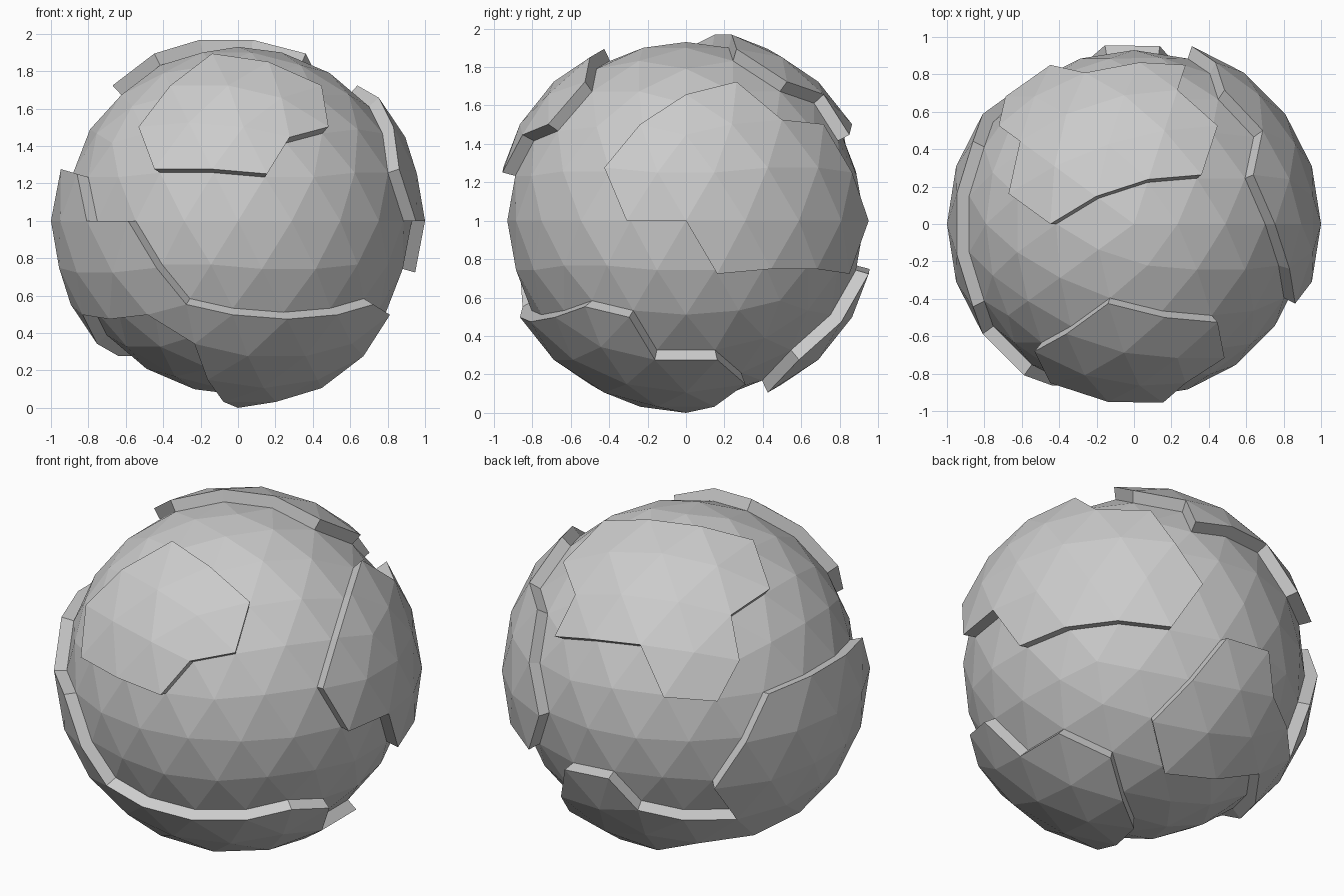
import bpy, bmesh
from math import sqrt
from mathutils import Vector

if "Cube" in bpy.data.objects:
    bpy.data.objects.remove(bpy.data.objects["Cube"])

SEA, LAND = 0.93, 1.0

bm = bmesh.new()
bmesh.ops.create_icosphere(bm, subdivisions=3, radius=1.0)
bm.verts.ensure_lookup_table()
land_faces = set()


def inside(p, poly):
    """Even-odd test of a 2D point against a polygon."""
    hit = False
    for a, b in zip(poly, poly[1:] + poly[:1]):
        if (a[1] > p[1]) != (b[1] > p[1]):
            if p[0] < a[0] + (p[1] - a[1]) * (b[0] - a[0]) / (b[1] - a[1]):
                hit = not hit
    return hit


def continent(axis, sign, coast):
    """Mark the faces inside a coastline read in one flat view of the sphere."""
    shore = []
    for a, b in coast:
        p = [a, b]
        p.insert(axis, sign * sqrt(max(0.0, 1 - a * a - b * b)))
        p = Vector(p)
        shore.append(min(bm.verts, key=lambda v: (v.co - p).length).co.copy())
    mid = sum(shore, Vector()).normalized()
    u = mid.orthogonal().normalized()
    w = mid.cross(u)

    def flat(p):
        d = p.dot(mid)
        return (p.dot(u) / d, p.dot(w) / d)

    poly = [flat(p) for p in shore]
    for f in bm.faces:
        c = f.calc_center_median()
        if c.dot(mid) > 0.05 and inside(flat(c), poly):
            land_faces.add(f)


# front continent (x, z)
continent(1, -1, [(-.53, .5), (-.44, .28), (-.14, .28), (.144, .232), (.276, .447),
                  (.47, .5), (.44, .73), (.16, .85), (-.14, .89), (-.38, .73)])
# right continent (y, z)
continent(0, 1, [(-.42, .28), (-.31, 0), (0, 0), (.15, -.27), (.45, -.25), (.69, -.25),
                 (.85, -.27), (.951, 0), (.87, .26), (.72, .5), (.5, .52), (.27, .72),
                 (0, .65), (-.24, .5)])
# top continent (x, y)
continent(2, 1, [(-.447, 0), (-.22, .16), (.084, .26), (.36, .26), (.43, .52), (.23, .71),
                 (.276, .85), (.01, .86), (-.263, .81), (-.45, .84), (-.69, .68),
                 (-.724, .526), (-.61, .45), (-.66, .17)])
# left continent (y, z)
continent(0, -1, [(.68, -.25), (.588, 0), (.455, .26), (.15, .27), (-.15, .27), (-.455, .26),
                  (-.588, 0), (-.809, 0), (-.87, -.25), (-.85, -.447), (-.7, -.506),
                  (-.5, -.526), (-.27, -.506), (0, -.675), (.25, -.73), (.5, -.526)])
# lower front continent (x, y)
continent(2, -1, [(-.276, -.85), (0, -.863), (.263, -.81), (.5, -.7), (.724, -.526),
                  (.82, -.27), (.67, -.17), (.67, .17), (.425, .31), (.22, .16), (0, 0),
                  (-.084, -.26), (-.163, -.5), (-.228, -.7), (-.5, -.7)])
# lower back continent (x, y)
continent(2, -1, [(-.688, .5), (-.5, .7), (-.276, .85), (-.144, .962), (.14, .95),
                  (.263, .81), (.373, .607), (.138, .425), (-.163, .5), (-.43, .52),
                  (-.63, .25)])

# raise the land above the sea
for v in bm.verts:
    v.co *= SEA
ext = bmesh.ops.extrude_face_region(bm, geom=list(land_faces))
for g in ext["geom"]:
    if isinstance(g, bmesh.types.BMVert):
        g.co *= LAND / SEA
old = [f for f in land_faces if f.is_valid]
if old:
    bmesh.ops.delete(bm, geom=old, context='FACES')
bmesh.ops.recalc_face_normals(bm, faces=bm.faces[:])
bmesh.ops.translate(bm, vec=(0, 0, 1), verts=bm.verts[:])

# globe object, flat shaded
mesh = bpy.data.meshes.new("globe")
bm.to_mesh(mesh)
bm.free()
globe = bpy.data.objects.new("globe", mesh)
bpy.context.collection.objects.link(globe)
